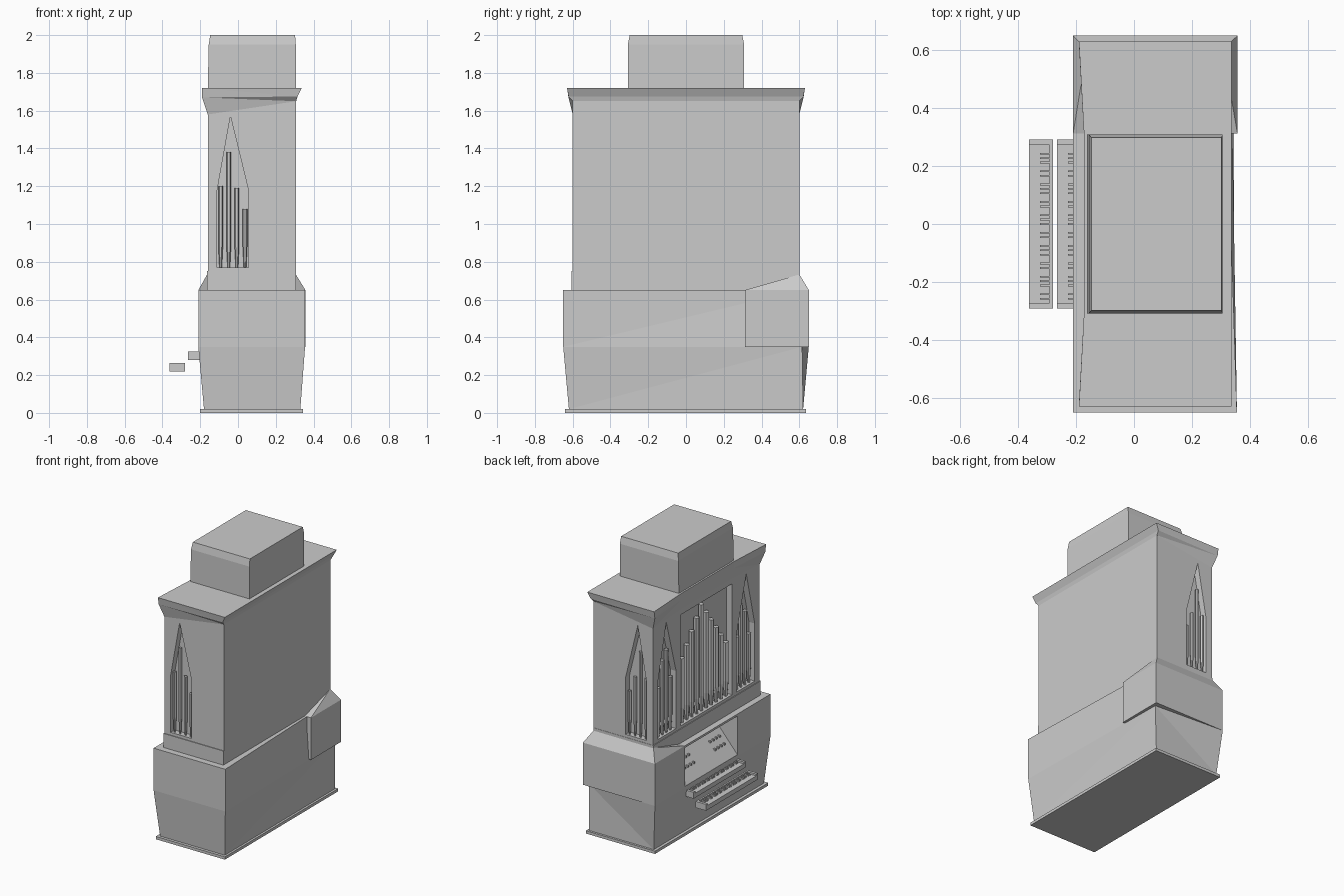
import bpy, bmesh, math
from mathutils import Vector

if "Cube" in bpy.data.objects:
    bpy.data.objects.remove(bpy.data.objects["Cube"])


def make(name, verts, faces):
    me = bpy.data.meshes.new(name)
    bm = bmesh.new()
    vs = [bm.verts.new(v) for v in verts]
    for f in faces:
        bm.faces.new([vs[i] for i in f])
    bmesh.ops.triangulate(bm, faces=[f for f in bm.faces if len(f.verts) == 4])
    bmesh.ops.recalc_face_normals(bm, faces=bm.faces)
    bm.to_mesh(me)
    bm.free()
    ob = bpy.data.objects.new(name, me)
    bpy.context.collection.objects.link(ob)
    return ob


def loft(name, rings):
    """Closed solid through rings of equal point count."""
    n = len(rings[0])
    verts = [p for r in rings for p in r]
    faces = [[k * n + i, k * n + (i + 1) % n, (k + 1) * n + (i + 1) % n, (k + 1) * n + i]
             for k in range(len(rings) - 1) for i in range(n)]
    faces += [list(range(n))[::-1], [len(verts) - n + i for i in range(n)]]
    return make(name, verts, faces)


def rect(x0, x1, y0, y1, z):
    return [(x0, y0, z), (x1, y0, z), (x1, y1, z), (x0, y1, z)]


def box(name, x0, x1, y0, y1, z0, z1):
    return loft(name, [rect(x0, x1, y0, y1, z0), rect(x0, x1, y0, y1, z1)])


def prism(name, pts, axis, a, b):
    """Profile of (horizontal, z) points pushed along x or y from a to b."""
    at = (lambda p, d: (d, p[0], p[1])) if axis == 'x' else (lambda p, d: (p[0], d, p[1]))
    return loft(name, [[at(p, a) for p in pts], [at(p, b) for p in pts]])


def carve(ob, cutters):
    for c in cutters:
        c.hide_render = True
        m = ob.modifiers.new("cut", 'BOOLEAN')
        m.operation, m.solver, m.object = 'DIFFERENCE', 'EXACT', c
    dg = bpy.context.evaluated_depsgraph_get()
    me = bpy.data.meshes.new_from_object(ob.evaluated_get(dg))
    ob.modifiers.clear()
    ob.data = me
    for c in cutters:
        bpy.data.objects.remove(c)


def pipes(name, items, r):
    """Six-sided pipes with a narrow foot; items are (x, y, top z)."""
    bm = bmesh.new()
    for x, y, top in items:
        rings = [[bm.verts.new((x + rr * math.cos(i * math.pi / 3), y + rr * math.sin(i * math.pi / 3), z))
                  for i in range(6)] for rr, z in ((r * .5, .76), (r, .88), (r, top))]
        for a, b in zip(rings, rings[1:]):
            for i in range(6):
                bm.faces.new((a[i], a[(i + 1) % 6], b[(i + 1) % 6], b[i]))
        bm.faces.new(rings[-1])
    bmesh.ops.recalc_face_normals(bm, faces=bm.faces)
    me = bpy.data.meshes.new(name)
    bm.to_mesh(me)
    bm.free()
    bpy.context.collection.objects.link(bpy.data.objects.new(name, me))


# Plinth and tapered lower case
box("plinth", -.2, .345, -.64, .635, 0, .02)
lower = loft("lower_case", [
    rect(-.18, .33, -.62, .62, .02),
    [(-.21, -.65, .35), (.355, -.65, .35), (.335, .615, .35), (-.21, .65, .35)],
    [(-.21, -.65, .65), (.355, -.65, .65), (.315, .60, .65), (-.21, .65, .65)]])

# Sloping console niche
carve(lower, [prism("niche_cutter", [(-.25, .36), (-.209, .36), (.03, .635), (-.25, .635)], 'y', -.28, .31)])

# Overhanging end block with a sloped cap
loft("end_block", [rect(-.21, .357, .312, .65, .35), rect(-.21, .357, .312, .65, .65),
                   rect(-.165, .308, .59, .602, .73)])

# Stop knobs on the niche panel, in two groups
for s in (-1, 1):
    for r in range(3):
        for c in range(4):
            y, z = s * (.12 + .035 * c), .44 + .045 * r
            x = -.209 + (z - .36) * .869
            box("stop_knob", x - .012, x + .01, y - .006, y + .006, z - .006, z + .006)

# Upper case with pipe bays cut into the front and both ends
box("upper_case_foot", -.165, .308, -.605, .602, .645, .75)
upper = loft("upper_case", [rect(-.16, .308, -.6, .6, .65), rect(-.16, .308, -.6, .6, 1.7)])


def bay(c0, c1, apex):
    return [(c0, .77), (c1, .77), (c1, 1.18), (apex, 1.57), (c0, 1.18)]


D = .045
cuts = [prism("bay_cutter", [(-.29, .77), (.29, .77), (.29, 1.56), (-.29, 1.56)], 'x', -.3, -.16 + D)]
for s in (-1, 1):
    cuts.append(prism("bay_cutter", bay(s * .34, s * .545, s * .45), 'x', -.3, -.16 + D))
    cuts.append(prism("bay_cutter", bay(-.11, .055, -.04), 'y', s * .7, s * (.6 - D)))
# the corner post stays solid between front and end bays
carve(upper, cuts)

# Pipes
pipes("centre_pipes", [(-.135, .055 * i + .02, 1.53 - .075 * abs(i)) for i in range(-5, 5)], .02)
side_heights = (1.2, 1.38, 1.19, 1.08)
for s in (-1, 1):
    pipes("front_side_pipes", [(-.137, s * (.375 + .045 * i), h)
                               for i, h in enumerate((1.15, 1.36, 1.3, 1.12))], .016)
    pipes("end_pipes", [(-.092 + .043 * i, s * .58, h) for i, h in enumerate(side_heights)], .012)

# Cornice, flaring out at the corners and drawn back along the middle of the front


def cornice_ring(corner, mid, back, y, zf, zb):
    return [(corner, -y, zf), (back, -y, zb), (back, y, zb), (corner, y, zf),
            (mid, .3, zf), (mid, -.3, zf)]


loft("cornice", [cornice_ring(-.16, -.158, .308, .6, 1.58, 1.65),
                 cornice_ring(-.19, -.168, .315, .622, 1.67, 1.675),
                 cornice_ring(-.19, -.172, .337, .63, 1.72, 1.72)])

# Crown box
loft("crown", [rect(-.16, .306, -.308, .308, 1.71), rect(-.155, .306, -.308, .308, 1.95),
               rect(-.147, .302, -.298, .298, 2.0)])

# Two keyboards with cheeks, back rails and raised sharps
for name, x0, x1, z in (("lower_keyboard", -.362, -.28, .22), ("upper_keyboard", -.265, -.183, .28)):
    box(name, x0, x1, -.29, .29, z, z + .032)
    for s in (-1, 1):
        y0, y1 = sorted((s * .273, s * .292))
        box(name + "_cheek", x0, x1, y0, y1, z, z + .045)
    box(name + "_rail", x1 - .012, x1, -.273, .273, z + .03, z + .045)
    for k in range(35):
        if k % 7 in (2, 6):
            continue
        y = -.265 + .53 * (k + .5) / 35
        box(name + "_sharp", x0 + .037, x1 - .012, y - .003, y + .003, z + .03, z + .042)
